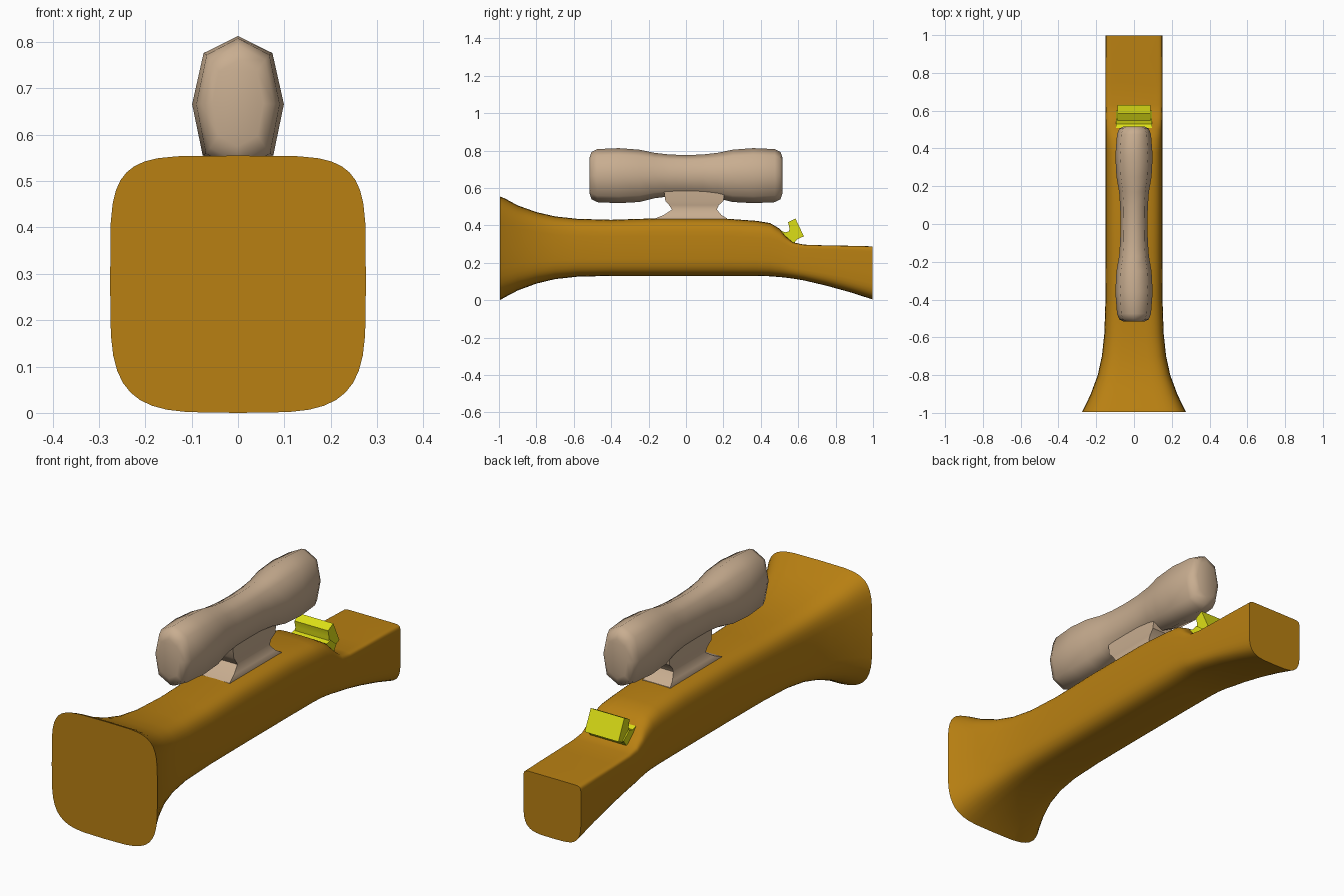
import bpy, bmesh, math


def material(name, rgb):
    m = bpy.data.materials.new(name)
    m.diffuse_color = (*rgb, 1)
    return m


ORANGE = material("amber_orange", (0.48, 0.215, 0.006))
TAN = material("tan", (0.58, 0.42, 0.28))
YELLOW = material("yellow", (0.72, 0.74, 0.008))


def finish(name, bm, mat, angle):
    bmesh.ops.recalc_face_normals(bm, faces=bm.faces)
    me = bpy.data.meshes.new(name)
    bm.to_mesh(me)
    bm.free()
    me.materials.append(mat)
    ob = bpy.data.objects.new(name, me)
    bpy.context.collection.objects.link(ob)
    bpy.ops.object.select_all(action='DESELECT')
    ob.select_set(True)
    bpy.context.view_layer.objects.active = ob
    bpy.ops.object.shade_smooth_by_angle(angle=math.radians(angle))
    return ob


def loft(name, rings, mat, angle):
    """Skin a list of equal-length point rings and cap both ends."""
    bm = bmesh.new()
    loops = [[bm.verts.new(p) for p in r] for r in rings]
    n = len(loops[0])
    for a, b in zip(loops, loops[1:]):
        for i in range(n):
            j = (i + 1) % n
            bm.faces.new((a[i], a[j], b[j], b[i]))
    bm.faces.new(loops[0])
    bm.faces.new(loops[-1])
    return finish(name, bm, mat, angle)


def spow(v, e):
    return math.copysign(abs(v) ** e, v)


def section(y, hw, z0, z1, n_top, n_bot, count=40):
    """Rounded-square ring; a larger exponent gives squarer corners."""
    pts = []
    for i in range(count):
        t = 2 * math.pi * i / count
        c, s = math.cos(t), math.sin(t)
        n = n_top if s > 0 else n_bot
        pts.append((hw * spow(c, 2 / n), y,
                    (z0 + z1) / 2 + (z1 - z0) / 2 * spow(s, 2 / n)))
    return pts


# Main body: flared front, straight middle, stepped down tail
body = [  # y, half width, bottom, top, upper squareness
    (-0.995, 0.276, 0.000, 0.555, 5), (-0.97, 0.262, 0.015, 0.545, 5),
    (-0.90, 0.229, 0.052, 0.507, 4.8), (-0.80, 0.192, 0.089, 0.471, 4.5),
    (-0.70, 0.170, 0.113, 0.448, 4.2), (-0.58, 0.157, 0.126, 0.435, 4),
    (-0.40, 0.151, 0.130, 0.430, 4), (-0.15, 0.150, 0.130, 0.438, 4),
    (0.20, 0.150, 0.130, 0.437, 4), (0.38, 0.150, 0.130, 0.424, 4),
    (0.45, 0.150, 0.128, 0.412, 4.5), (0.50, 0.150, 0.124, 0.383, 5),
    (0.53, 0.150, 0.121, 0.345, 7), (0.57, 0.150, 0.116, 0.310, 10),
    (0.63, 0.150, 0.106, 0.297, 14), (0.75, 0.150, 0.078, 0.293, 16),
    (0.88, 0.150, 0.042, 0.291, 16), (0.998, 0.150, 0.004, 0.288, 16)]
loft("body", [section(y, w, a, b, n, 4) for y, w, a, b, n in body], ORANGE, 45)

# Dog-bone handle with a faceted eight-sided section
half = [  # distance from middle, half width, bottom, top
    (0.517, 0.055, 0.575, 0.760), (0.505, 0.078, 0.540, 0.793),
    (0.475, 0.090, 0.524, 0.808), (0.36, 0.099, 0.519, 0.813),
    (0.25, 0.093, 0.525, 0.805), (0.17, 0.079, 0.545, 0.788),
    (0.09, 0.073, 0.555, 0.779)]
spine = [(-d, w, a, b) for d, w, a, b in half] + [(0, 0.072, 0.556, 0.776)] + half[::-1]


def handle_ring(y, w, a, b):
    m, h = (a + b) / 2, (b - a) / 2
    shape = [(0, 1), (0.75, 0.75), (1, 0), (0.77, -0.75),
             (0, -1), (-0.77, -0.75), (-1, 0), (-0.75, 0.75)]
    return [(w * u, y, m + h * v) for u, v in shape]


loft("handle", [handle_ring(*s) for s in spine], TAN, 60)

# Waisted stem joining handle and body
stem = [  # z, half width, front y, back y
    (0.41, 0.075, -0.175, 0.225), (0.437, 0.072, -0.165, 0.22),
    (0.455, 0.062, -0.12, 0.19), (0.485, 0.050, -0.075, 0.165),
    (0.508, 0.050, -0.09, 0.175), (0.53, 0.055, -0.11, 0.20),
    (0.60, 0.055, -0.12, 0.21)]
loft("handle_stem", [[(-w, f, z), (w, f, z), (w, k, z), (-w, k, z)]
                     for z, w, f, k in stem], TAN, 40)


# Tilted switch at the step: side profile extruded across x
def extrude_profile(name, profile, hw, mat):
    return loft(name, [[(x, y, z) for y, z in profile] for x in (-hw, hw)], mat, 35)


extrude_profile("switch_paddle",
                [(0.585, 0.437), (0.546, 0.417), (0.553, 0.385), (0.551, 0.365),
                 (0.565, 0.312), (0.63, 0.342)], 0.088, YELLOW)
extrude_profile("switch_base",
                [(0.508, 0.372), (0.530, 0.363), (0.556, 0.370), (0.60, 0.335),
                 (0.575, 0.300), (0.54, 0.305), (0.51, 0.345)], 0.094, YELLOW)
